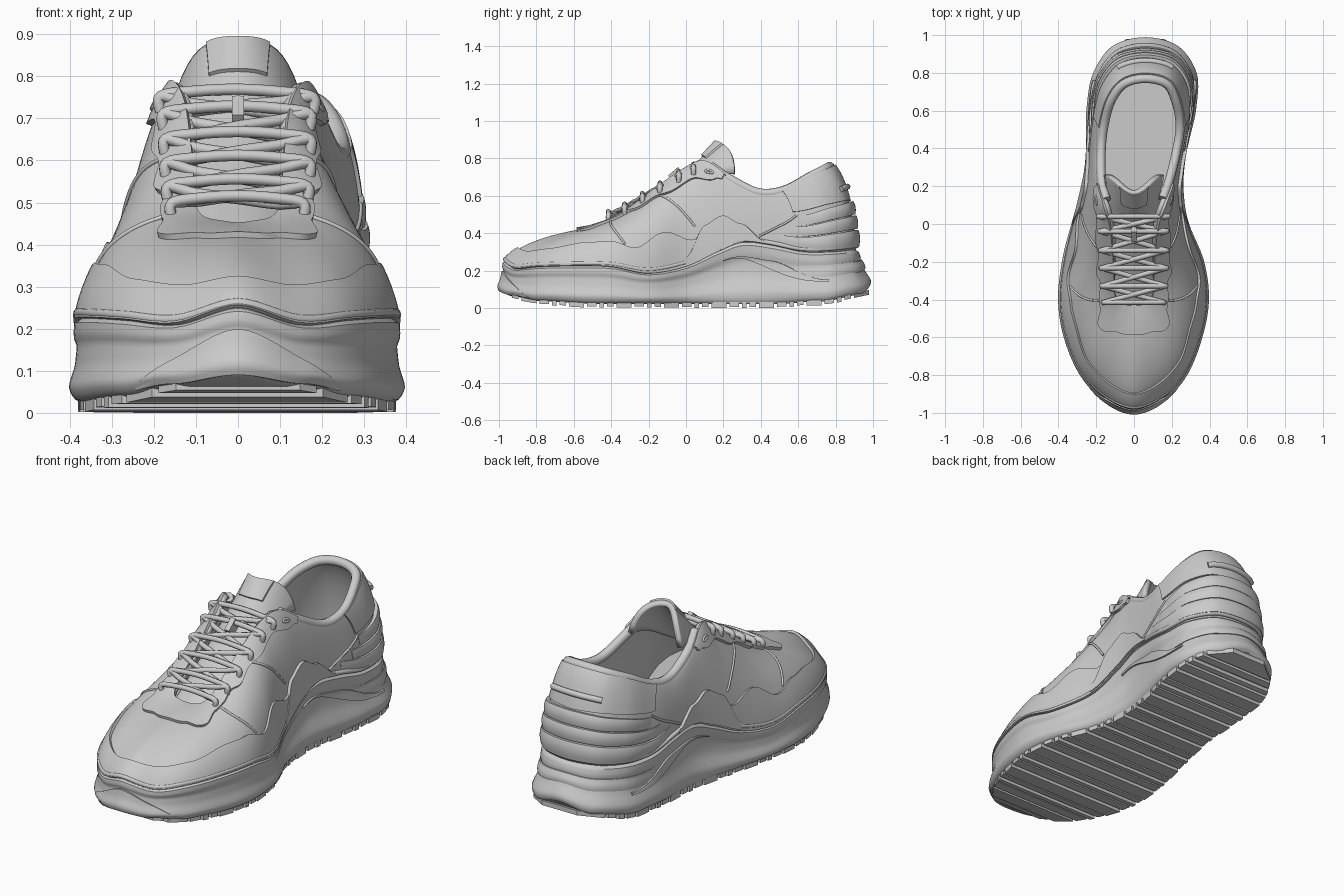
import bpy, bmesh, math
from mathutils import Vector as V

if "Cube" in bpy.data.objects:
    bpy.data.objects.remove(bpy.data.objects["Cube"])

# Stations toe -> heel: sole left x, right x, y, midsole top z | opening left x, right x, y, z
ROWS = [(0, 0, -1.0, .25, 0, 0, -.42, .44), (-.16, .16, -.935, .21, -.04, .04, -.42, .445),
        (-.285, .28, -.8, .22, -.08, .08, -.41, .455), (-.37, .36, -.6, .225, -.1, .1, -.36, .485),
        (-.4, .395, -.4, .22, -.1, .1, -.28, .54), (-.38, .37, -.2, .185, -.105, .105, -.15, .64),
        (-.335, .295, 0, .22, -.12, .12, 0, .745), (-.295, .27, .17, .3, -.15, .155, .1, .785),
        (-.27, .275, .3, .35, -.185, .2, .22, .71), (-.26, .3, .45, .335, -.19, .24, .38, .63),
        (-.255, .335, .62, .3, -.175, .26, .52, .64), (-.225, .34, .8, .3, -.135, .235, .66, .71),
        (-.12, .24, .95, .31, -.06, .18, .755, .755), (.06, .06, 1.0, .31, .06, .06, .785, .77)]
right = lambda a: [V((r[a + 1], r[a + 2], r[a + 3])) for r in ROWS]
left = lambda a: [V((r[a], r[a + 2], r[a + 3])) for r in ROWS[12:0:-1]]
OUT, EDGE = right(0) + left(0), right(4) + left(4)


def spline(p, u, closed=True):
    i, t, n = math.floor(u), u - math.floor(u), len(p)
    g = (lambda k: p[k % n]) if closed else (lambda k: p[max(0, min(n - 1, k))])
    a, b, c, d = g(i - 1), g(i), g(i + 1), g(i + 2)
    return .5 * (2 * b + (c - a) * t + (2 * a - 5 * b + 4 * c - d) * t * t + (3 * b - a - 3 * c + d) * t ** 3)


def ramp(keys, x):
    if x <= keys[0][0]:
        return keys[0][1]
    for (a, p), (b, q) in zip(keys, keys[1:]):
        if x <= b:
            return p + (q - p) * (.5 - .5 * math.cos(math.pi * (x - a) / (b - a)))
    return keys[-1][1]


def out_normal(s):
    t = spline(OUT, s + .05) - spline(OUT, s - .05)
    return V((t.y, -t.x, 0)).normalized()


def heelness(s):
    return abs((s + 13) % 26 - 13)


def base(s):
    return spline(OUT, s) - out_normal(s) * ramp([(0, .03), (3, .02), (9, .025), (13, .09)], heelness(s))


def raw_upper(s, v):
    a, b = base(s), spline(EDGE, s)
    h = b - a
    p1 = a + V((h.x * .1, h.y * .12, h.z * .5))
    p2 = b - V((h.x * .5, h.y * .5, h.z * .15))
    w = 1 - v
    return a * w ** 3 + p1 * 3 * w * w * v + p2 * 3 * w * v * v + b * v ** 3


def upper(s, v, d=0):
    p, e = raw_upper(s, v), .02
    if d:
        ds = raw_upper(s + e, v) - raw_upper(s - e, v)
        dv = raw_upper(s, min(1, v + e)) - raw_upper(s, v - e)
        p = p + ds.cross(dv).normalized() * d
    return p


def sole_bottom(s):
    return ramp([(0, .08), (1, .06), (2, .036), (3.5, .022), (9, .02), (10.5, .034), (12, .07), (13, .11)], heelness(s))


def sole(s, w, d=0):
    bulge = ramp([(0, -.03), (.08, -.004), (.2, .006), (.5, -.003), (.68, -.003), (.84, .008), (.95, .009), (1, -.004)], w)
    scoop = ramp([(5, 0), (7.5, .022), (10, .006), (13, 0)], heelness(s)) * math.sin(math.pi * w)
    a, b, zb = spline(OUT, s), base(s), sole_bottom(s)
    p = a.lerp(b, w) + out_normal(s) * (bulge - scoop + d)
    p.z = zb + (a.z - zb) * w
    return p


def tongue(u, v, d=0):
    path = [V((0, -.45, .41)), V((0, -.2, .565)), V((0, -.02, .7)), V((0, .09, .815)), V((0, .16, .89))]
    p = spline(path, v * 3.999, False)
    k = u * u
    return p + V((u * (.1 + .06 * v), .1 * k * (2 - k) * v ** 2, -.03 * k - .14 * k * k * v ** 2)) + V((0, -.6, .8)) * d


def finish(ob, angle=40):
    bpy.ops.object.select_all(action='DESELECT')
    bpy.context.view_layer.objects.active = ob
    ob.select_set(True)
    bpy.ops.object.shade_smooth_by_angle(angle=math.radians(angle))
    return ob


def mesh(name, verts, faces, thick=0, angle=40):
    me = bpy.data.meshes.new(name)
    me.from_pydata([tuple(v) for v in verts], [], faces)
    ob = bpy.data.objects.new(name, me)
    bpy.context.collection.objects.link(ob)
    if thick:
        m = ob.modifiers.new("thickness", 'SOLIDIFY')
        m.thickness, m.offset = thick, -1
    return finish(ob, angle)


def grid(f, nu, nv, closed=False):
    cols = nu if closed else nu + 1
    verts = [f(i / nu, j / nv) for i in range(cols) for j in range(nv + 1)]
    q = lambda i, j: (i % cols) * (nv + 1) + j
    return verts, [(q(i, j), q(i + 1, j), q(i + 1, j + 1), q(i, j + 1)) for i in range(nu) for j in range(nv)]


def patch(name, surf, s0, s1, lo, hi, d=.012, nu=60, nv=8):
    """Raised panel on a surface, with its rim tucked under."""
    dd = d if callable(d) else (lambda s, b: d)

    def f(a, b):
        rim = a in (0, 1) or b in (0, 1)
        a2 = min(1, max(0, (a * (nu + 2) - 1) / nu))
        b2 = min(1, max(0, (b * (nv + 2) - 1) / nv))
        s = s0 + (s1 - s0) * a2
        v = lo(s) + (hi(s) - lo(s)) * b2
        return surf(s, v, -.008 if rim else dd(s, b2))
    return mesh(name, *grid(f, nu + 2, nv + 2))


def tube(name, pts, r, closed=False):
    cu = bpy.data.curves.new(name, 'CURVE')
    cu.dimensions, cu.bevel_depth, cu.bevel_resolution, cu.use_fill_caps = '3D', r, 2, True
    sp = cu.splines.new('POLY')
    sp.points.add(len(pts) - 1)
    for q, p in zip(sp.points, pts):
        q.co = (*p, 1)
    sp.use_cyclic_u = closed
    ob = bpy.data.objects.new(name, cu)
    bpy.context.collection.objects.link(ob)
    bpy.ops.object.select_all(action='DESELECT')
    ob.select_set(True)
    bpy.context.view_layer.objects.active = ob
    bpy.ops.object.convert(target='MESH')
    return finish(bpy.context.view_layer.objects.active, 60)


def seam(name, a, b, r=.006, n=30):
    tube(name, [upper(a[0] + (b[0] - a[0]) * i / n, a[1] + (b[1] - a[1]) * i / n, .001) for i in range(n + 1)], r)


# Shell of the upper
mesh("upper_shell", *grid(lambda a, b: upper(a * 26, b), 182, 24, True), thick=.025)

# Midsole with closed underside
N, M = 182, 20
verts, faces = grid(lambda a, b: sole(a * 26, b), N, M, True)
faces += [(i * (M + 1), (N - i) % N * (M + 1), (N - i - 1) * (M + 1), (i + 1) * (M + 1)) for i in range(1, N // 2 - 1)]
mesh("midsole", verts, faces)

# Insole
ring = [base(i / 4) for i in range(104)]
mesh("insole", [V((.03 + (p.x - .03) * .8, p.y * .8 + .02, .34)) for p in ring], [tuple(range(104))])

# Piping where upper meets midsole
tube("midsole_piping", [upper(i / 7, .03, .004) for i in range(182)], .012, True)

# Toe guard and side wave overlay
guard = [(0, .25), (2, .28), (3, .34), (3.8, .31), (4.6, .22), (5.3, .32), (6.3, .17), (7.2, .16), (8, .04)]
patch("toe_guard", upper, -8, 8, lambda s: .0, lambda s: ramp(guard, abs(s)), .012, 140, 8)

# Eyestay with scalloped edge
stay = [(0, .79), (1.2, .775), (2.45, .68), (2.9, .78), (3.5, .79), (4, .82), (4.5, .76), (5, .79), (5.6, .73),
        (6.2, .76), (7, .67), (7.5, .74), (7.9, .94)]
patch("eyestay", upper, -7.9, 7.9, lambda s: ramp(stay, abs(s)), lambda s: .99, .014, 160, 6)

for sg, side in ((1, "right"), (-1, "left")):
    wave = [(6, .06), (6.6, .24), (7.3, .28), (8, .2), (8.8, .04)]
    patch("quarter_wave_" + side, upper, sg * 6, sg * 8.8, lambda s: .01, lambda s: ramp(wave, abs(s)), .017, 40)
    seam("vamp_seam_" + side, (sg * 3.2, .82), (sg * 4.3, .27))
    seam("quarter_seam_" + side, (sg * 5.2, .78), (sg * 6.3, .27))
    seam("rear_seam_" + side, (sg * 8.6, .08), (sg * 10, .45))
    # Sculpted wedge on the midsole flank
    patch("midsole_wedge_" + side, sole, sg * 7.2, sg * 10.8,
          lambda s: ramp([(7.2, .78), (10.8, .4)], abs(s)), lambda s: ramp([(7.2, .8), (9, .74), (10.8, .44)], abs(s)), .01, 40)
    # Top eyelet
    p = [upper(sg * (7.05 + .16 * math.cos(k * math.pi / 6)), .79 + .022 * math.sin(k * math.pi / 6), .014) for k in range(12)]
    tube("top_eyelet_" + side, p, .006, True)

# Toe bumper
patch("toe_bumper", sole, -1.7, 1.7, lambda s: .06,
      lambda s: .08 + .62 * math.cos(s / 1.7 * math.pi / 2), lambda s, b: .01 * math.cos(s / 1.75 * math.pi / 2), 40)

# Layered heel bands
for k, (lo, hi, span) in enumerate([(.03, .16, 3.9), (.17, .29, 3.4), (.3, .43, 3)]):
    patch(f"heel_band_{k + 1}", upper, 13 - span, 13 + span, lambda s: lo, lambda s: hi,
          lambda s, b: (.012 + .012 * math.sin(math.pi * (.1 + .7 * b))) * (1 - (abs(s - 13) / span) ** 4) + .002, 70)
patch("heel_sole_lip", sole, 9.6, 16.4, lambda s: .5, lambda s: .74,
      lambda s, b: .014 * (1 - (abs(s - 13) / 3.4) ** 2) * math.sin(math.pi * (.15 + .7 * b)), 70)
patch("heel_collar_panel", upper, 9.9, 16.1, lambda s: .44 + .02 * abs(s - 13), lambda s: .96, .009, 70)
tube("heel_tab_loop", [upper(11.9 + 2.2 * i / 20, .6, .012) for i in range(21)], .016)

# Padded collar roll
tube("collar_roll", [upper(7.3 + 11.4 * i / 90, 1) + V((0, 0, -.012)) - out_normal(7.3 + 11.4 * i / 90) * .016
                     for i in range(91)], .024)

# Tongue, its pull patch and lace keeper
mesh("tongue", *grid(lambda a, b: tongue(2 * a - 1, b), 24, 30), thick=.028)
patch("tongue_patch", tongue, -.48, .48, lambda s: .74, lambda s: .99, .01, 14)
patch("lace_keeper", tongue, -.11, .11, lambda s: .43, lambda s: .52, .055, 4, 4)

# Laces: one bar per eyelet pair plus crossing runs below
rows = [3.05, 3.9, 4.6, 5.2, 5.8, 6.4]


def lace(name, a, b, lift):
    mid = (a + b) / 2
    ctrl = [a - V((0, 0, .025)), a + V((0, 0, .012)), a.lerp(mid, .4) + V((0, 0, lift * .8)), mid + V((0, 0, lift)),
            b.lerp(mid, .4) + V((0, 0, lift * .8)), b + V((0, 0, .012)), b - V((0, 0, .025))]
    tube(name, [spline(ctrl, i / 5, False) for i in range(30)] + [ctrl[-1]], .0135)


eye = lambda sg, t: upper(sg * t, .85, .022)
for k, t in enumerate(rows):
    lace(f"lace_bar_{k + 1}", eye(-1, t), eye(1, t), .03)
    if k < 5:
        lace(f"lace_cross_right_{k + 1}", eye(-1, t), eye(1, rows[k + 1]), .012)
        lace(f"lace_cross_left_{k + 1}", eye(1, t), eye(-1, rows[k + 1]), .004)

# Outsole tread bars
bm = bmesh.new()


def station(y):
    a, b = 0, 13
    for _ in range(30):
        m = (a + b) / 2
        a, b = (m, b) if spline(OUT, m).y < y else (a, m)
    return a


y, k = -.93, 0
while y < .9:
    w = (.035, .08, .05, .025)[k % 4]
    drop = (.02 if k % 2 else .015) * min(1, (1.05 - abs(y)) / .3)
    for v in bmesh.ops.create_cube(bm, size=1)['verts']:
        yy = y + (v.co.y + .5) * w
        s = station(yy)
        v.co = (spline(OUT, s).x - .02 if v.co.x > 0 else spline(OUT, -s).x + .02, yy,
                sole_bottom(s) + (.015 if v.co.z > 0 else -drop))
    y, k = y + w + .016, k + 1
me = bpy.data.meshes.new("outsole_tread")
bm.to_mesh(me)
bm.free()
bpy.context.collection.objects.link(bpy.data.objects.new("outsole_tread", me))
